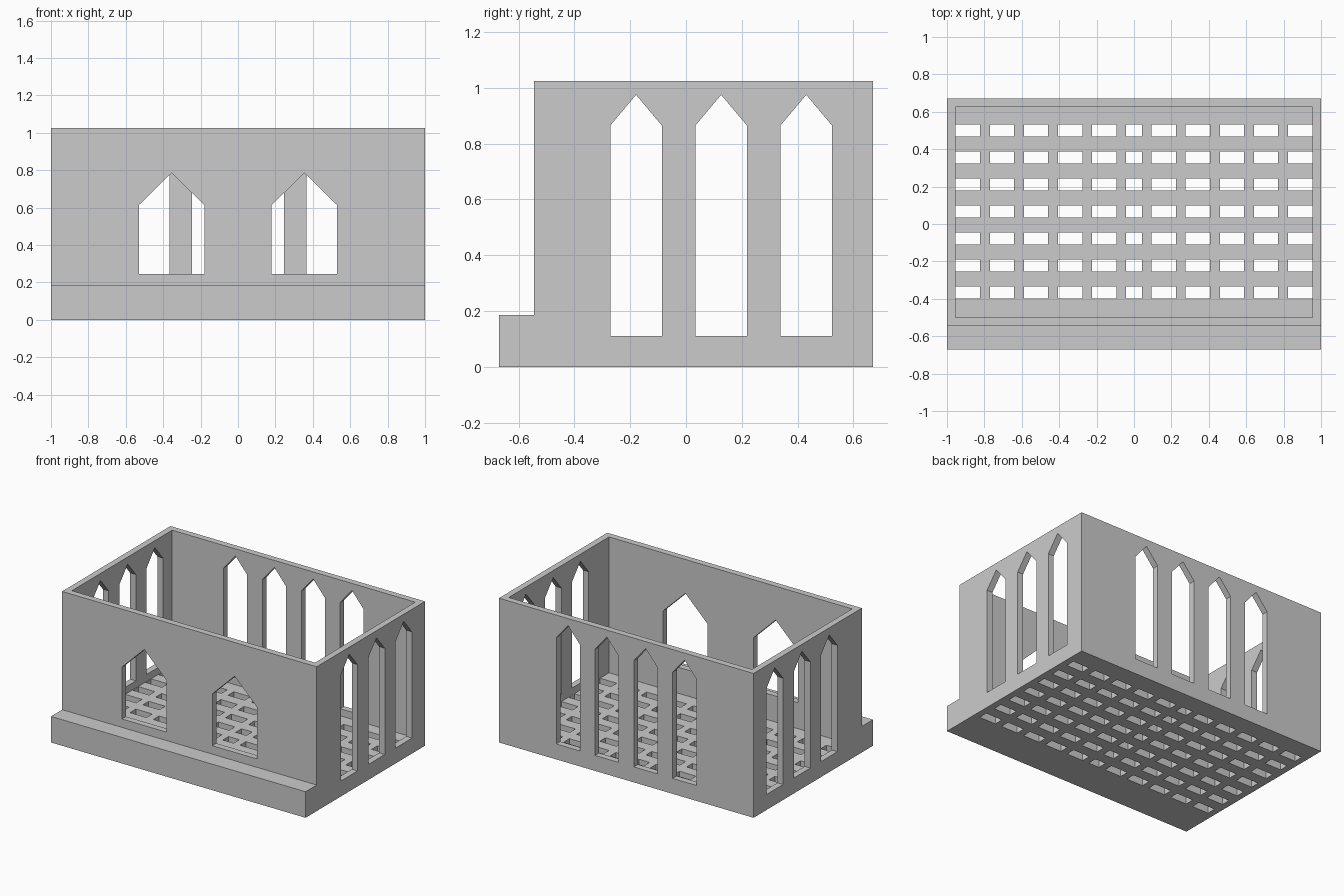
import bpy
import bmesh
from mathutils import Vector

default = bpy.data.objects.get("Cube")
if default:
    bpy.data.objects.remove(default, do_unlink=True)

stone = bpy.data.materials.new("stone grey")
stone.use_nodes = True
GREY = (0.6, 0.6, 0.6, 1)
stone.diffuse_color = GREY
stone.node_tree.nodes["Principled BSDF"].inputs["Base Color"].default_value = GREY

WALL, FLOOR = 0.045, 0.06
FRONT, BACK, TOP = -0.545, 0.67, 1.025


def add_prism(bm, points, depth):
    """Extrude a closed outline along the depth vector."""
    face = bm.faces.new([bm.verts.new(p) for p in points])
    ext = bmesh.ops.extrude_face_region(bm, geom=[face])
    verts = [g for g in ext["geom"] if isinstance(g, bmesh.types.BMVert)]
    bmesh.ops.translate(bm, vec=Vector(depth), verts=verts)


def add_box(bm, x0, x1, y0, y1, z0, z1):
    outline = [(x0, y0, z0), (x1, y0, z0), (x1, y1, z0), (x0, y1, z0)]
    add_prism(bm, outline, (0, 0, z1 - z0))


def arch(centre, width, sill, shoulder, apex):
    """Pointed window outline as (across, height) pairs."""
    a, b = centre - width / 2, centre + width / 2
    return [(a, sill), (b, sill), (b, shoulder), (centre, apex), (a, shoulder)]


def finish(name, bm):
    bmesh.ops.recalc_face_normals(bm, faces=bm.faces)
    mesh = bpy.data.meshes.new(name)
    bm.to_mesh(mesh)
    bm.free()
    mesh.materials.append(stone)
    obj = bpy.data.objects.new(name, mesh)
    bpy.context.collection.objects.link(obj)
    return obj


def cut(target, name, bm):
    """Subtract the cutter, then discard it."""
    cutter = finish(name, bm)
    cutter.hide_render = True
    mod = target.modifiers.new(name, "BOOLEAN")
    mod.operation, mod.solver, mod.object = "DIFFERENCE", "EXACT", cutter
    bpy.context.view_layer.objects.active = target
    bpy.ops.object.modifier_apply(modifier=mod.name)
    bpy.data.objects.remove(cutter, do_unlink=True)


# Solid hall with the front step, as one side profile
bm = bmesh.new()
profile = [(-BACK, 0), (BACK, 0), (BACK, TOP), (FRONT, TOP), (FRONT, 0.185), (-BACK, 0.185)]
add_prism(bm, [(-1, y, z) for y, z in profile], (2, 0, 0))
hall = finish("hall_walls_and_floor", bm)

# Open room
bm = bmesh.new()
add_box(bm, WALL - 1, 1 - WALL, FRONT + WALL, BACK - WALL, FLOOR, TOP + 0.2)
cut(hall, "room_cutter", bm)

# Pointed windows: two wide in front, four at the back, three on each side
bm = bmesh.new()
for x in (-0.355, 0.355):
    add_prism(bm, [(x, FRONT - 0.05, z) for x, z in arch(x, 0.35, 0.245, 0.613, 0.785)], (0, 0.2, 0))
for i in range(4):
    outline = arch((i - 1.5) * 0.305, 0.185, 0.11, 0.865, 0.975)
    add_prism(bm, [(x, BACK - 0.15, z) for x, z in outline], (0, 0.2, 0))
for side in (-1, 1):
    for i in range(3):
        outline = arch(0.126 + (i - 1) * 0.305, 0.185, 0.11, 0.865, 0.975)
        add_prism(bm, [(side * 1.05, y, z) for y, z in outline], (-side * 0.2, 0, 0))
cut(hall, "window_cutter", bm)

# Floor grating, with a narrower middle column
bm = bmesh.new()
for row in range(7):
    y = 0.0665 + (row - 3) * 0.1445
    for col in range(-5, 6):
        x, half = col * 0.1825, 0.065 if col else 0.042
        x -= 0.024 * (col > 0) - 0.024 * (col < 0)
        add_box(bm, x - half, x + half, y - 0.0325, y + 0.0325, -0.1, FLOOR + 0.02)
cut(hall, "grating_cutter", bm)
